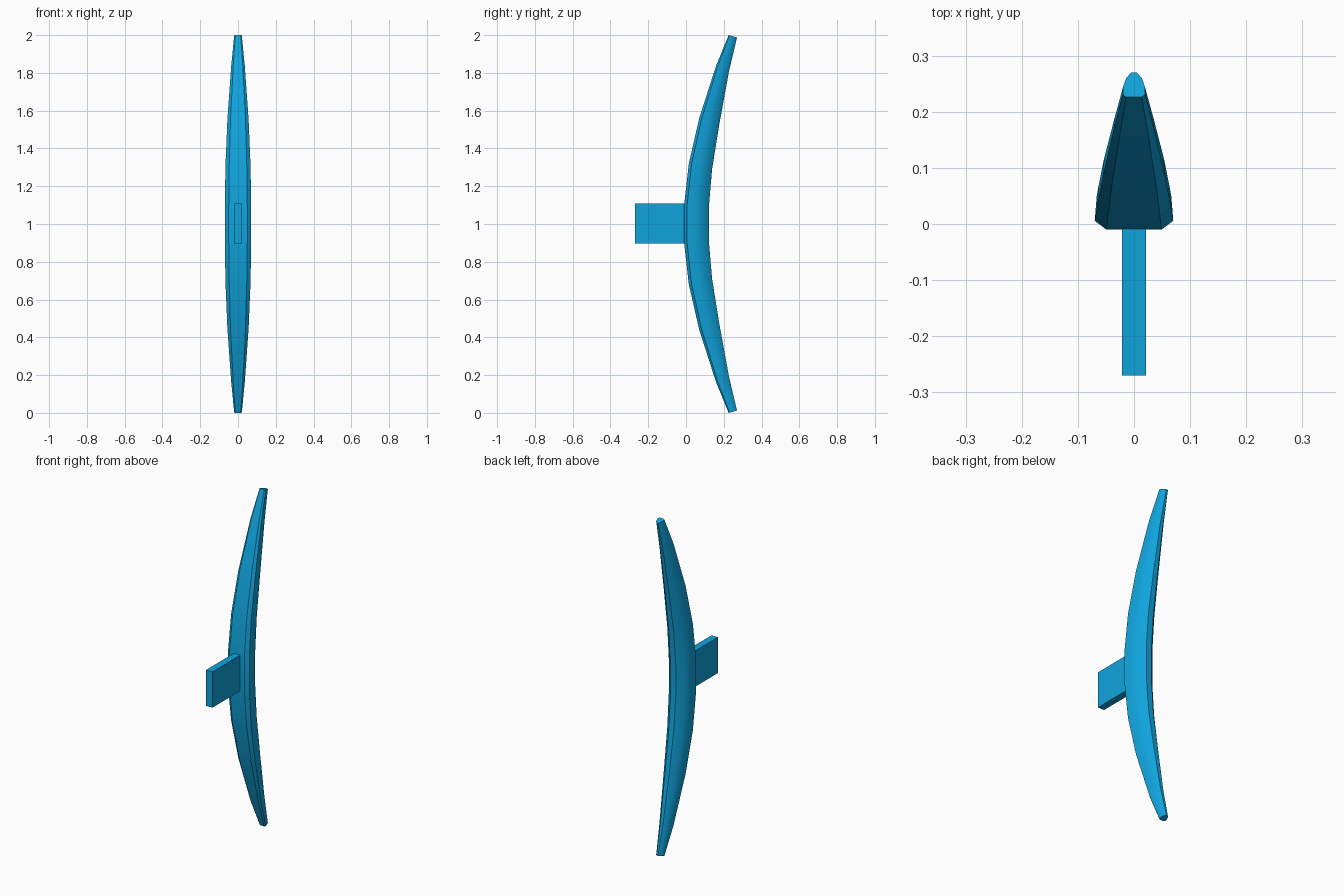
import bpy, bmesh, math
from mathutils import Vector

if "Cube" in bpy.data.objects:
    bpy.data.objects.remove(bpy.data.objects["Cube"])

mat = bpy.data.materials.new("blue")
mat.diffuse_color = (0.005, 0.37, 0.72, 1)
mat.use_nodes = True
mat.node_tree.nodes["Principled BSDF"].inputs["Base Color"].default_value = mat.diffuse_color


def finish(name, bm, smooth=None):
    bmesh.ops.recalc_face_normals(bm, faces=bm.faces)
    me = bpy.data.meshes.new(name)
    bm.to_mesh(me)
    bm.free()
    ob = bpy.data.objects.new(name, me)
    bpy.context.collection.objects.link(ob)
    me.materials.append(mat)
    if smooth:
        bpy.ops.object.select_all(action='DESELECT')
        ob.select_set(True)
        bpy.context.view_layer.objects.active = ob
        bpy.ops.object.shade_smooth_by_angle(angle=math.radians(smooth))
    return ob


# Curved handle: stations of the upper half as
# (front y, front height, back y, back height, half width), heights from the middle
upper = [
    (-0.01, 0.10, 0.121, 0.09, 0.070),
    (0.015, 0.32, 0.138, 0.29, 0.066),
    (0.07, 0.56, 0.175, 0.52, 0.056),
    (0.16, 0.84, 0.228, 0.81, 0.036),
    (0.226, 1.00, 0.27, 0.988, 0.020),
]
lower = [(fy, -fz, by, -bz, w) for fy, fz, by, bz, w in reversed(upper)]
stations = lower + upper

# Cross-section: flat front with small bevels, rounded back
half = [(0.7, 0), (1, 0.12), (0.95, 0.45), (0.7, 0.77), (0.25, 1)]
section = half + [(-u, v) for u, v in reversed(half)]

bm = bmesh.new()
rings = []
for fy, fz, by, bz, w in stations:
    front, back = Vector((0, fy, 1 + fz)), Vector((0, by, 1 + bz))
    rings.append([bm.verts.new(front.lerp(back, v) + Vector((u * w, 0, 0)))
                  for u, v in section])
n = len(section)
for a, b in zip(rings, rings[1:]):
    for i in range(n):
        j = (i + 1) % n
        bm.faces.new((a[i], a[j], b[j], b[i]))
bm.faces.new(rings[0])
bm.faces.new(rings[-1])
finish("curved_handle", bm, 35)

# Flat mounting plate on the front
bm = bmesh.new()
bmesh.ops.create_cube(bm, size=1)
for v in bm.verts:
    v.co = (v.co.x * 0.042, -0.27 if v.co.y < 0 else 0.03, 1.003 + v.co.z * 0.213)
finish("mounting_plate", bm)
